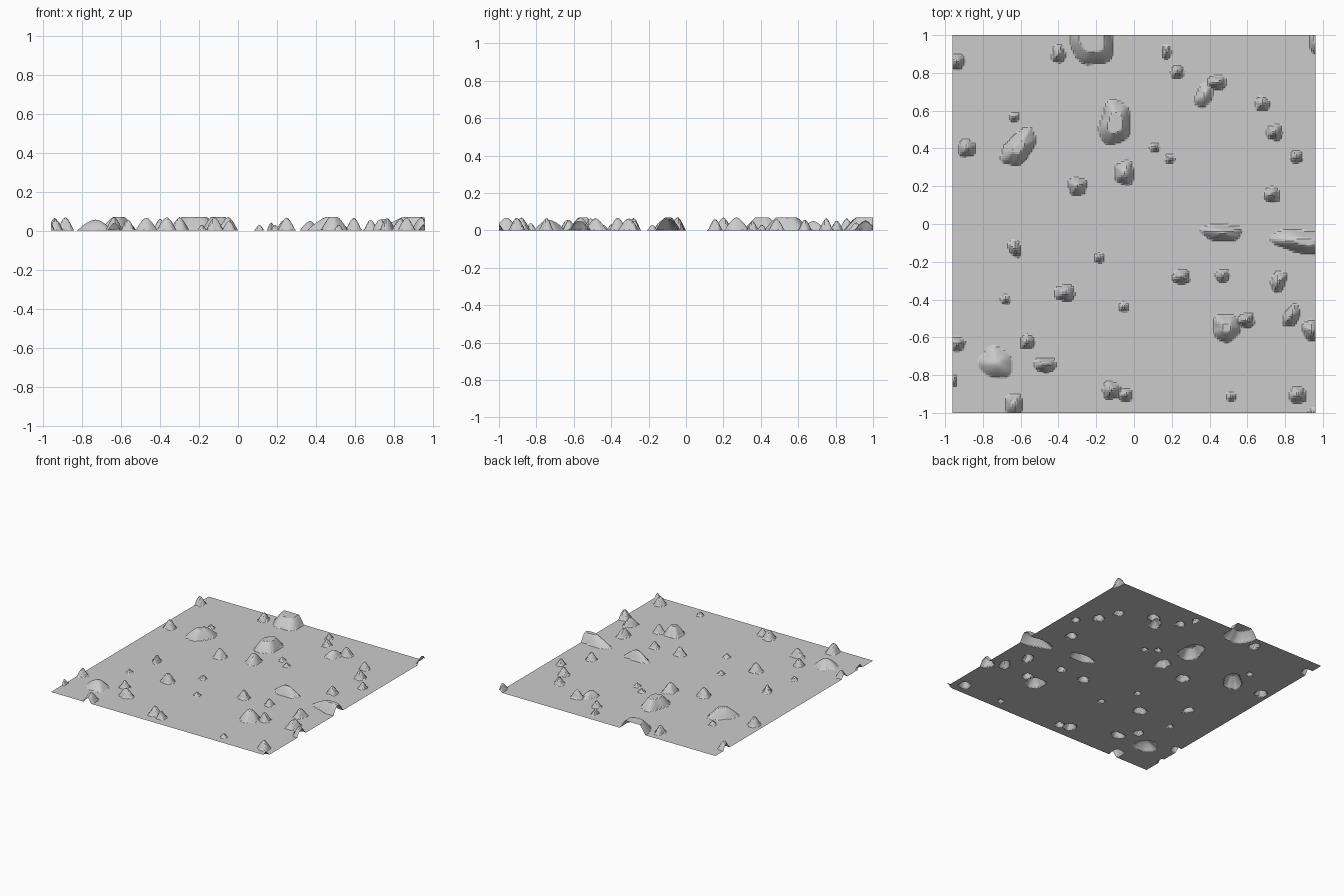
import bpy, bmesh, math

TOP = 0.07            # every rock is capped at this height
HALF_X, HALF_Y = 0.96, 1.0
STEP = 0.01

# Tiny pebbles: x, y
pebbles = [(-0.635, 0.565), (0.11, 0.405), (-0.055, -0.44), (0.515, -0.915),
           (0.95, -1.0), (-0.68, -0.40), (-0.185, -0.18), (0.19, 0.345)]

# Round stones: x, y, radius
stones = [(-0.94, 0.86, 0.04), (0.23, 0.805, 0.033), (0.68, 0.635, 0.036),
          (0.745, 0.485, 0.039), (0.86, 0.355, 0.031), (0.73, 0.155, 0.038),
          (-0.885, 0.40, 0.043), (-0.30, 0.20, 0.047), (0.47, -0.275, 0.033),
          (-0.935, -0.635, 0.037), (-0.565, -0.625, 0.036),
          (-0.12, -0.88, 0.045), (-0.045, -0.905, 0.034), (0.865, -0.905, 0.043)]

# Oblong stones: x, y, half width, half depth, turn in degrees
oblong = [(-0.40, 0.90, 0.033, 0.045, 0), (0.17, 0.91, 0.022, 0.035, 0),
          (0.44, 0.75, 0.047, 0.035, 0), (0.96, 0.96, 0.028, 0.055, 0),
          (-0.05, 0.27, 0.05, 0.062, 0), (-0.63, -0.13, 0.028, 0.045, 25),
          (0.25, -0.28, 0.043, 0.036, 0), (0.765, -0.305, 0.035, 0.055, -20),
          (-0.365, -0.365, 0.05, 0.042, 0), (0.595, -0.51, 0.04, 0.036, 0),
          (0.835, -0.485, 0.035, 0.06, -30), (0.94, -0.565, 0.042, 0.055, 20),
          (-0.47, -0.745, 0.056, 0.036, 0), (-0.96, -0.83, 0.02, 0.03, 0),
          (-0.635, -0.96, 0.043, 0.06, 0)]

# Flat-topped boulders: x, y, half width, half depth, turn, slope width
boulders = [(-0.22, 1.0, 0.11, 0.16, 0, 0.045), (-0.61, 0.405, 0.112, 0.062, 50, 0.04),
            (-0.10, 0.535, 0.078, 0.115, -8, 0.04), (0.465, -0.045, 0.105, 0.042, -3, 0.035),
            (0.90, -0.095, 0.165, 0.058, -8, 0.04), (0.49, -0.55, 0.068, 0.07, 0, 0.045)]

# Low rounded mounds: x, y, half width, half depth, turn, height
mounds = [(-0.73, -0.735, 0.088, 0.078, -25, 0.057), (0.37, 0.68, 0.04, 0.066, -25, 0.05)]


def reach(x, y, cx, cy, rx, ry, turn):
    """Distance from the rock centre: 0 in the middle, 1 on an uneven outline."""
    a = math.radians(turn)
    dx, dy = x - cx, y - cy
    u = (dx * math.cos(a) + dy * math.sin(a)) / rx
    v = (dy * math.cos(a) - dx * math.sin(a)) / ry
    ang = math.atan2(v, u)
    wobble = 1 + 0.06 * math.sin(3 * ang + 40 * cx) + 0.04 * math.sin(5 * ang + 30 * cy)
    return (abs(u) ** 2.4 + abs(v) ** 2.4) ** (1 / 2.4) / wobble


# Each rock: outline, height function of reach
rocks = []
for x, y in pebbles:
    rocks.append(((x, y, 0.024, 0.024, 0), lambda d: 0.033 * (1 - d ** 1.5)))
for x, y, r in stones:
    h = min(TOP, 1.65 * r)
    rocks.append(((x, y, r, r, 0), lambda d, h=h: h * (1 - d ** 1.5)))
for x, y, rx, ry, turn in oblong:
    h = min(TOP, 1.7 * min(rx, ry) + 0.006)
    rocks.append(((x, y, rx, ry, turn), lambda d, h=h: h * (1 - d ** 1.6)))
for x, y, rx, ry, turn, slope in boulders:
    k = min(rx, ry) / slope
    rocks.append(((x, y, rx, ry, turn),
                  lambda d, k=k: TOP * min(1, max(0, (1 - d) * k) ** 0.8)))
for x, y, rx, ry, turn, h in mounds:
    rocks.append(((x, y, rx, ry, turn), lambda d, h=h: h * (1 - d ** 1.7)))

# Ground sheet, pushed up into rocks
nx, ny = round(2 * HALF_X / STEP), round(2 * HALF_Y / STEP)
bm = bmesh.new()
bmesh.ops.create_grid(bm, x_segments=nx, y_segments=ny, size=1)
for v in bm.verts:
    v.co.x *= HALF_X
    v.co.y *= HALF_Y
    for outline, height in rocks:
        span = 1.3 * max(outline[2], outline[3])
        if abs(v.co.x - outline[0]) < span and abs(v.co.y - outline[1]) < span:
            d = reach(v.co.x, v.co.y, *outline)
            if d < 1:
                v.co.z = max(v.co.z, height(d))

mesh = bpy.data.meshes.new("rocky_ground")
bm.to_mesh(mesh)
bm.free()
ground = bpy.data.objects.new("rocky_ground", mesh)
bpy.context.collection.objects.link(ground)

# Plain grey stone
grey = bpy.data.materials.new("stone_grey")
grey.diffuse_color = (0.6, 0.6, 0.6, 1)
mesh.materials.append(grey)
